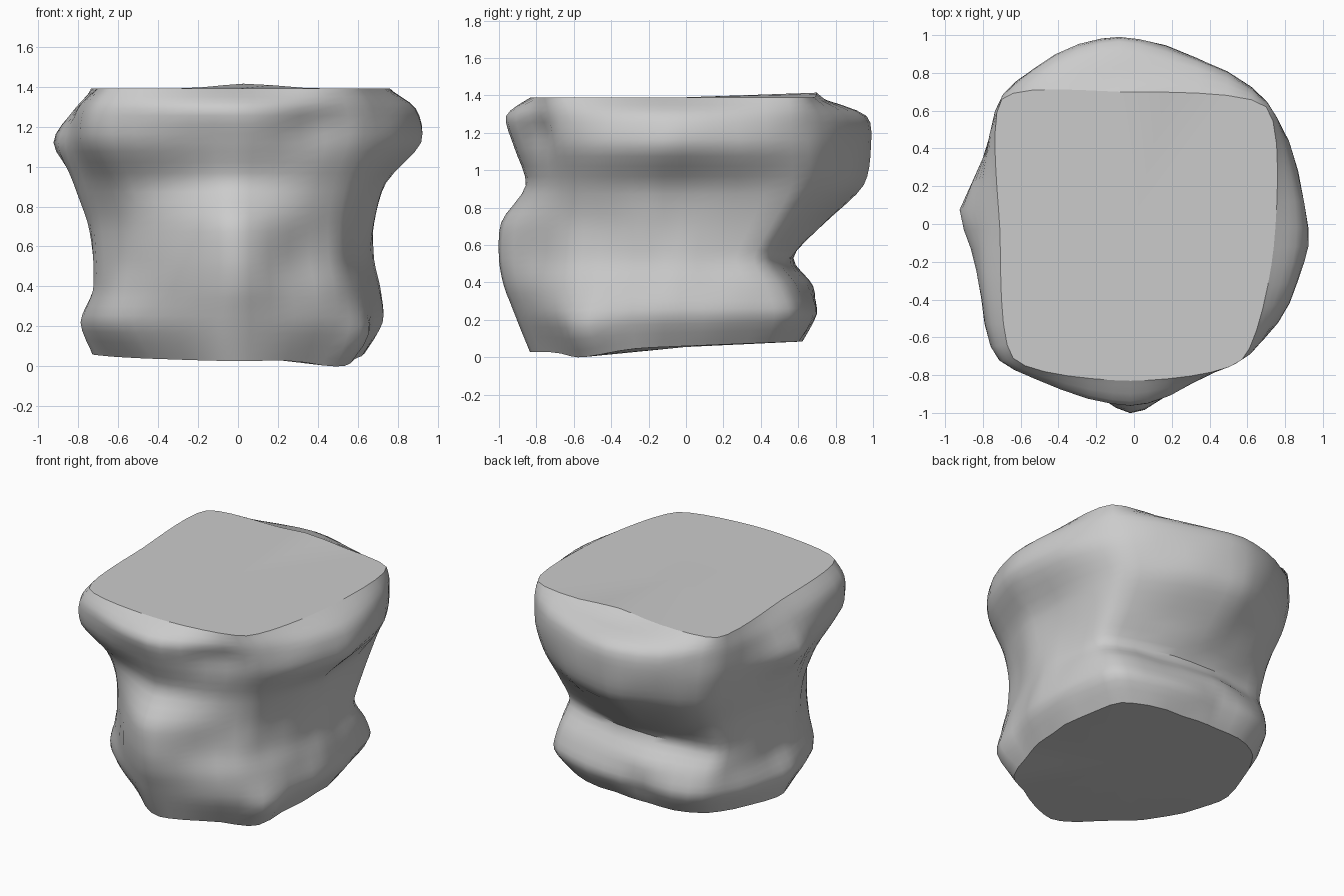
import bpy, bmesh, math
from mathutils import Vector

if "Cube" in bpy.data.objects:
    bpy.data.objects.remove(bpy.data.objects["Cube"])

# Cross-sections of the boulder: z, then right, back, left, front reach,
# then the four corners (back right, back left, front left, front right)
SECTIONS = [
    (0.06, .63, .63, .73, .83, (.52, .50), (-.54, .52), (-.48, -.49), (.48, -.57)),
    (0.22, .72, .73, .79, .90, (.62, .55), (-.60, .56), (-.59, -.54), (.55, -.64)),
    (0.38, .70, .68, .73, .97, (.62, .50), (-.60, .54), (-.57, -.54), (.54, -.64)),
    (0.53, .67, .57, .73, 1.0, (.59, .42), (-.60, .49), (-.55, -.54), (.51, -.62)),
    (0.72, .68, .74, .75, .97, (.59, .53), (-.60, .57), (-.56, -.54), (.51, -.61)),
    (0.92, .74, .95, .81, .85, (.62, .65), (-.64, .66), (-.61, -.59), (.55, -.63)),
    (1.12, .92, 1.0, .86, .91, (.70, .66), (-.68, .69), (-.70, -.70), (.63, -.66)),
    (1.29, .89, .97, .81, .96, (.71, .65), (-.70, .68), (-.70, -.72), (.62, -.68)),
    (1.39, .74, .70, .71, .83, (.70, .62), (-.70, .66), (-.64, -.71), (.57, -.72)),
]
# Local lumps (+) and dents (-): place, size, height
LUMPS = [
    ((-.86, .07, 1.12), .13, .07),    # left spur
    ((.61, -.53, .14), .10, .06),     # right foot spur
    ((-.03, -.95, .72), .17, .03),    # front lump
    ((.40, -.78, 1.20), .12, -.05),   # groove by the front right corner
    ((-.45, -.66, .90), .20, -.03),   # front left hollow
    ((.28, -.80, .55), .15, -.03),    # front right hollow
    ((-.12, .70, .22), .12, -.06),    # cleft between the lower back lobes
    ((-.45, .60, .25), .18, .03),     # lower back lobe
    ((.20, .60, .58), .09, .06),      # lip in the back cleft
]
STEPS_ROUND, STEPS_UP, TENSION = 6, 4, 0.34


def spline(a, b, c, d, t, k):
    """Point between b and c on a cardinal spline."""
    t2, t3 = t * t, t * t * t
    return (b * (2*t3 - 3*t2 + 1) + c * (3*t2 - 2*t3)
            + (c - a) * k * (t3 - 2*t2 + t) + (d - b) * k * (t3 - t2))


def control_ring(s):
    z, e, n, w, f, ne, nw, sw, se = s
    # the right swell sits forward, the back swell slightly left
    pts = [(e, -.12), ne, (-.08, n), nw, (-w, -.03), sw, (-.02, -f), se]
    return [Vector((x, y, z)) for x, y in pts]


def smooth_ring(pts):
    m = len(pts)
    return [spline(pts[i-1], pts[i], pts[(i+1) % m], pts[(i+2) % m],
                   j / STEPS_ROUND, TENSION)
            for i in range(m) for j in range(STEPS_ROUND)]


def weather(p):
    """Lumps and hollows on the sides, and an uneven foot."""
    a = math.atan2(p.y, p.x)
    d = .007 * math.sin(7*a + 5*p.z) + .005 * math.sin(13*a - 9*p.z)
    for place, size, height in LUMPS:
        d += height * math.exp(-((p - Vector(place)).length / size) ** 2)
    d *= min(1, max(0, (1.38 - p.z) / .15))
    out = Vector((p.x, p.y, 0)).normalized() * d
    foot = max(0, 1 - p.z / .3)
    dip = .06 * math.exp(-((p.x - .43)**2 + (p.y + .50)**2) / .03)
    return p + out + Vector((0, 0, (.05 * p.y - dip) * foot))


# Boulder: sections smoothed around and upward
rings = [smooth_ring(control_ring(s)) for s in SECTIONS]
last = len(rings) - 1
levels = []
for i in range(last):
    for j in range(STEPS_UP):
        quad = zip(rings[max(i-1, 0)], rings[i], rings[i+1], rings[min(i+2, last)])
        levels.append([spline(*q, j / STEPS_UP, .42) for q in quad])
levels.append(rings[last])

bm = bmesh.new()
loops = [[bm.verts.new(weather(p)) for p in ring] for ring in levels]
count = len(loops[0])
for low, high in zip(loops, loops[1:]):
    for i in range(count):
        k = (i + 1) % count
        bm.faces.new((low[i], low[k], high[k], high[i]))

# Raised back rim, then flat top and bottom with crisp edges
for v in loops[-1]:
    if v.co.y > 0:
        v.co.z += .025 * math.exp(-((v.co.x - .05) / .2) ** 2)
for loop, z in ((loops[0], .055), (loops[-1], 1.39)):
    hub = bm.verts.new((0, 0, z))
    for i in range(count):
        k = (i + 1) % count
        bm.faces.new((hub, loop[i], loop[k]))
        bm.edges.get((loop[i], loop[k])).smooth = False
bmesh.ops.recalc_face_normals(bm, faces=bm.faces)

mesh = bpy.data.meshes.new("boulder")
bm.to_mesh(mesh)
bm.free()
boulder = bpy.data.objects.new("boulder", mesh)
bpy.context.collection.objects.link(boulder)
bpy.context.view_layer.objects.active = boulder
boulder.select_set(True)
bpy.ops.object.shade_smooth_by_angle(angle=math.radians(40))
